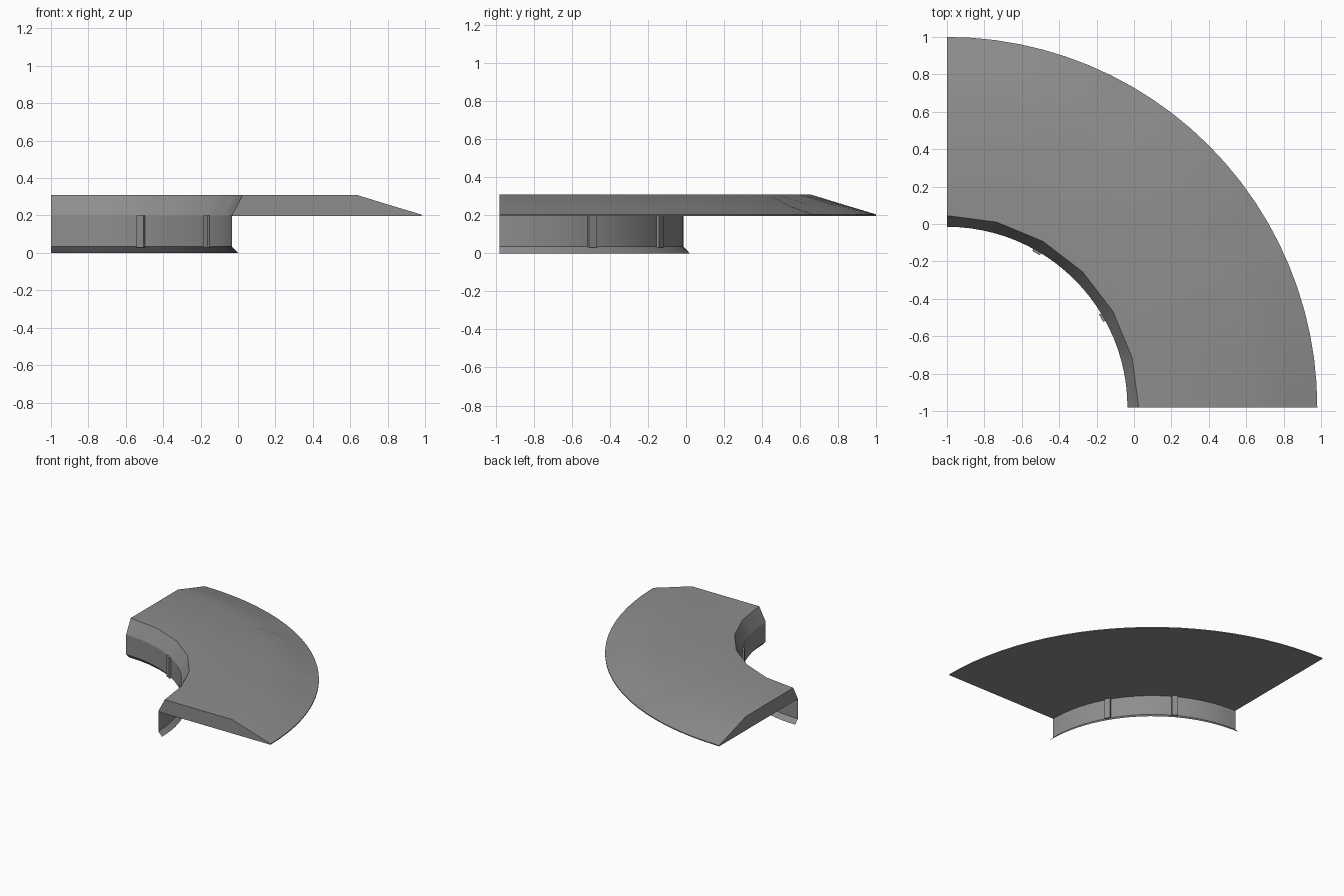
import bpy, bmesh
from math import sin, cos, pi, radians

if "Cube" in bpy.data.objects:
    bpy.data.objects.remove(bpy.data.objects["Cube"])

CX, CY = -1.0, -0.98      # centre of the quarter ring
SEGS = 24                 # steps round the quarter turn
RIBS = (radians(30), radians(60))

grey = bpy.data.materials.new("stone grey")
grey.use_nodes = True
grey.diffuse_color = (0.27, 0.27, 0.27, 1)
grey.node_tree.nodes["Principled BSDF"].inputs["Base Color"].default_value = grey.diffuse_color


def finish(name, bm, angle=25):
    bmesh.ops.recalc_face_normals(bm, faces=bm.faces[:])
    mesh = bpy.data.meshes.new(name)
    bm.to_mesh(mesh)
    bm.free()
    ob = bpy.data.objects.new(name, mesh)
    bpy.context.collection.objects.link(ob)
    mesh.materials.append(grey)
    bpy.ops.object.select_all(action="DESELECT")
    ob.select_set(True)
    bpy.context.view_layer.objects.active = ob
    bpy.ops.object.shade_smooth_by_angle(angle=radians(angle))
    return ob


def faceted(radius, angle, sides):
    """Radius at this angle of a quarter arc made of straight chords."""
    step = pi / 2 / sides
    return radius * cos(step / 2) / cos(angle % step - step / 2)


def sweep(name, profile, closed):
    """Sweep (radius, height, sides, dent) points round the quarter turn."""
    bm = bmesh.new()
    rows = []
    for i in range(SEGS + 1):
        a = pi / 2 * i / SEGS
        row = []
        for radius, z, sides, dent in profile:
            r = faceted(radius, a, sides)
            if min(abs(a - rib) for rib in RIBS) < 0.01:
                z -= dent
            row.append(bm.verts.new((CX + r * cos(a), CY + r * sin(a), z)))
        rows.append(row)
    n = len(profile)
    for lower, upper in zip(rows, rows[1:]):
        for j in range(n if closed else n - 1):
            k = (j + 1) % n
            bm.faces.new((lower[j], lower[k], upper[k], upper[j]))
    if closed:
        bm.faces.new(rows[0])
        bm.faces.new(rows[-1])
    return finish(name, bm)


# Bevelled slab with a long slope to the thin outer rim
sweep("slab", [
    (0.965, 0.197, SEGS, 0), (1.98, 0.197, SEGS, 0), (1.98, 0.205, SEGS, 0),
    (1.83, 0.25, SEGS, 0.018), (1.635, 0.31, 6, 0), (1.025, 0.31, 6, 0)], True)

# Thin curved wall with a flared foot
sweep("wall", [(0.967, 0.2, SEGS, 0), (0.967, 0.035, SEGS, 0), (1.0, 0, SEGS, 0)], False)

# Slim ribs showing on both sides of the wall
for number, a in enumerate(RIBS, 1):
    bm = bmesh.new()
    bmesh.ops.create_cube(bm, size=1)
    for v in bm.verts:
        r = 0.967 + v.co.x * 0.03
        t = v.co.y * 0.046
        v.co = (CX + r * cos(a) - t * sin(a), CY + r * sin(a) + t * cos(a), 0.115 + v.co.z * 0.17)
    finish(f"wall_rib_{number}", bm)
